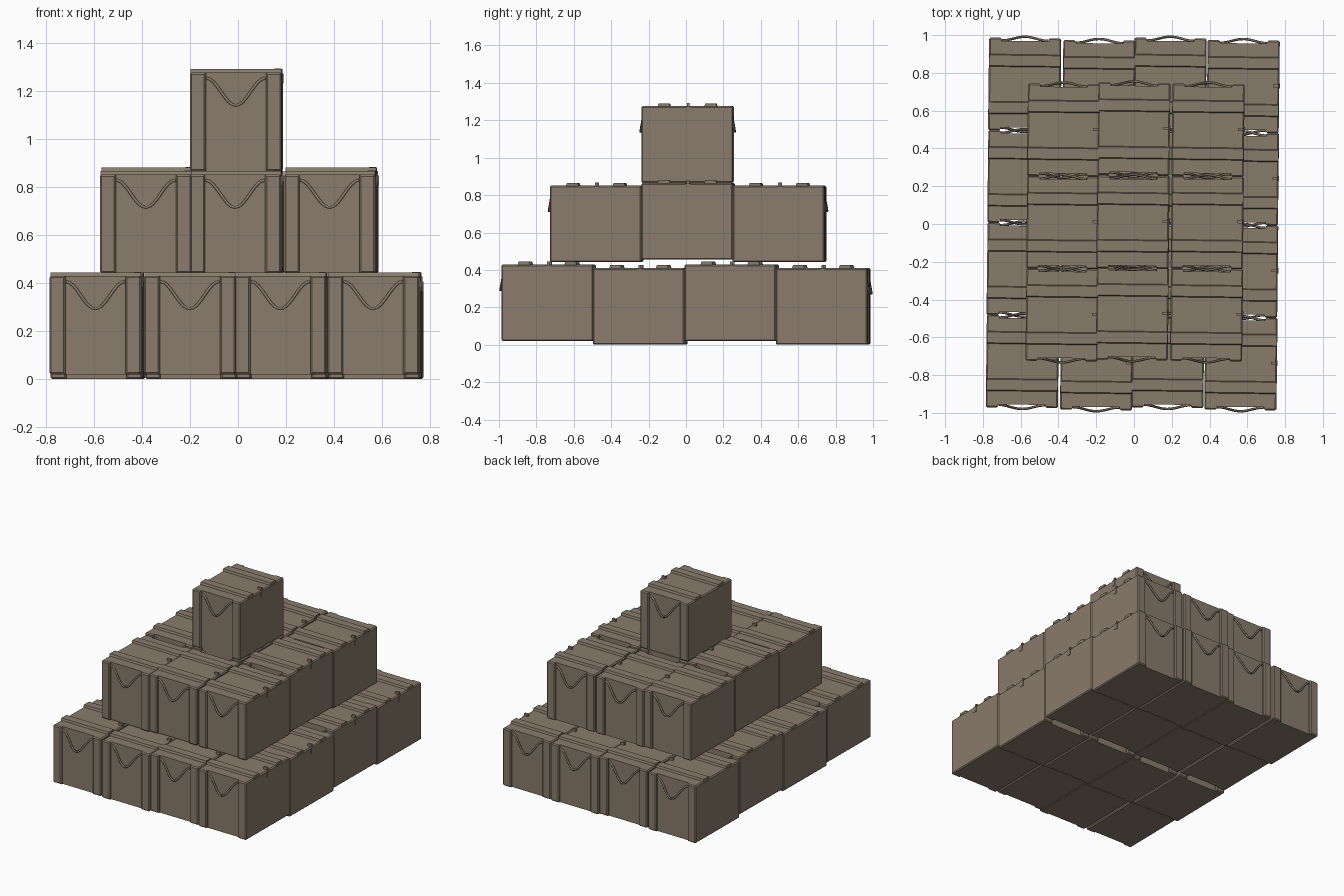
import bpy, bmesh, math
from mathutils import Matrix

if "Cube" in bpy.data.objects:
    bpy.data.objects.remove(bpy.data.objects["Cube"])

brown = bpy.data.materials.new("drab brown")
brown.diffuse_color = (0.25, 0.2, 0.148, 1)
brown.use_nodes = True
brown.node_tree.nodes["Principled BSDF"].inputs["Base Color"].default_value = brown.diffuse_color

HX, HY, PANEL, POST, H = 0.191, 0.245, 0.229, 0.125, 0.41


def extrude_profile(bm, pts, direction):
    """Closed flat profile extruded along a direction."""
    face = bm.faces.new([bm.verts.new(p) for p in pts])
    out = bmesh.ops.extrude_face_region(bm, geom=[face])
    verts = [g for g in out["geom"] if isinstance(g, bmesh.types.BMVert)]
    bmesh.ops.translate(bm, verts=verts, vec=direction)
    bmesh.ops.recalc_face_normals(bm, faces=bm.faces)


def box(bm, c, s):
    m = Matrix.Translation(c) @ Matrix.Diagonal((*s, 1))
    bmesh.ops.create_cube(bm, size=1, matrix=m)


def finish(bm, name):
    me = bpy.data.meshes.new(name)
    bm.to_mesh(me)
    bm.free()
    me.materials.append(brown)
    return me


# Crate body: I-shaped plan leaves corner posts proud of the end panels
bm = bmesh.new()
half = [(HX, -PANEL + 0), (HX, HY), (POST, HY), (POST, PANEL), (-POST, PANEL), (-POST, HY), (-HX, HY)]
plan = half[1:] + [(-x, -y) for x, y in half[1:]]
extrude_profile(bm, [(x, y, 0) for x, y in plan], (0, 0, H))
rim = [e for e in bm.edges if all(abs(abs(v.co.x) - HX) < 1e-4 for v in e.verts)
       or all(abs(abs(v.co.y) - HY) < 1e-4 for v in e.verts)]
bmesh.ops.bevel(bm, geom=rim, offset=0.007, segments=1, affect='EDGES')
body = finish(bm, "crate_body")

# Lid battens running across the width
bm = bmesh.new()
for y in (-0.125, 0.125):
    prof = [(-0.034, -0.003), (0.034, -0.003), (0.028, 0.015), (-0.028, 0.015)]
    extrude_profile(bm, [(-HX + 0.002, y + a, H + b) for a, b in prof], (2 * HX - 0.004, 0, 0))
battens = finish(bm, "lid_battens")

# Latch: staple on the lid edge and strap down the side
bm = bmesh.new()
box(bm, (0.172, 0.005, H + 0.007), (0.028, 0.014, 0.02))
box(bm, (HX + 0.001, 0.005, H - 0.024), (0.005, 0.028, 0.042))
latch = finish(bm, "latch")


def rope(side):
    """Sagging rope handle on one end of the crate."""
    cu = bpy.data.curves.new("rope_handle", 'CURVE')
    cu.dimensions = '3D'
    cu.bevel_depth = 0.0065
    cu.bevel_resolution = 1
    n = 16
    sp = cu.splines.new('POLY')
    sp.points.add(n)
    for i, p in enumerate(sp.points):
        t = 2 * i / n - 1
        sag = 0.5 * (1 + math.cos(math.pi * t))
        p.co = (0.123 * t, side * (PANEL + 0.002 + 0.021 * sag), 0.387 - 0.114 * sag, 1)
    cu.use_fill_caps = True
    cu.materials.append(brown)
    return cu


parts = [("crate_body", body), ("lid_battens", battens), ("latch", latch),
         ("front_rope", rope(-1)), ("back_rope", rope(1))]


def crate(x, y, z):
    for name, data in parts:
        ob = bpy.data.objects.new(name, data)
        ob.location = (x, y, z)
        ob.rotation_euler.z = math.radians(-0.7)
        bpy.context.collection.objects.link(ob)


# Bottom layer, 4 x 4, slightly uneven
for r in range(4):
    for c, x in enumerate((-0.585, -0.192, 0.185, 0.572)):
        crate(x + 0.004 * (r - 1.5), 0.489 * (r - 1.5) + (0.006 if c % 2 == 0 else -0.006),
              0.019 if r % 2 == 0 else 0.0)

# Middle layer, 3 x 3
for r in range(3):
    for c, x in enumerate((-0.377, -0.005, 0.388)):
        crate(x + 0.004 * (r - 1), 0.489 * (r - 1) + (0.014 if c == 1 else 0.008),
              0.455 if r == 1 else 0.441)

# Single crate on top
crate(-0.006, 0.009, 0.866)
